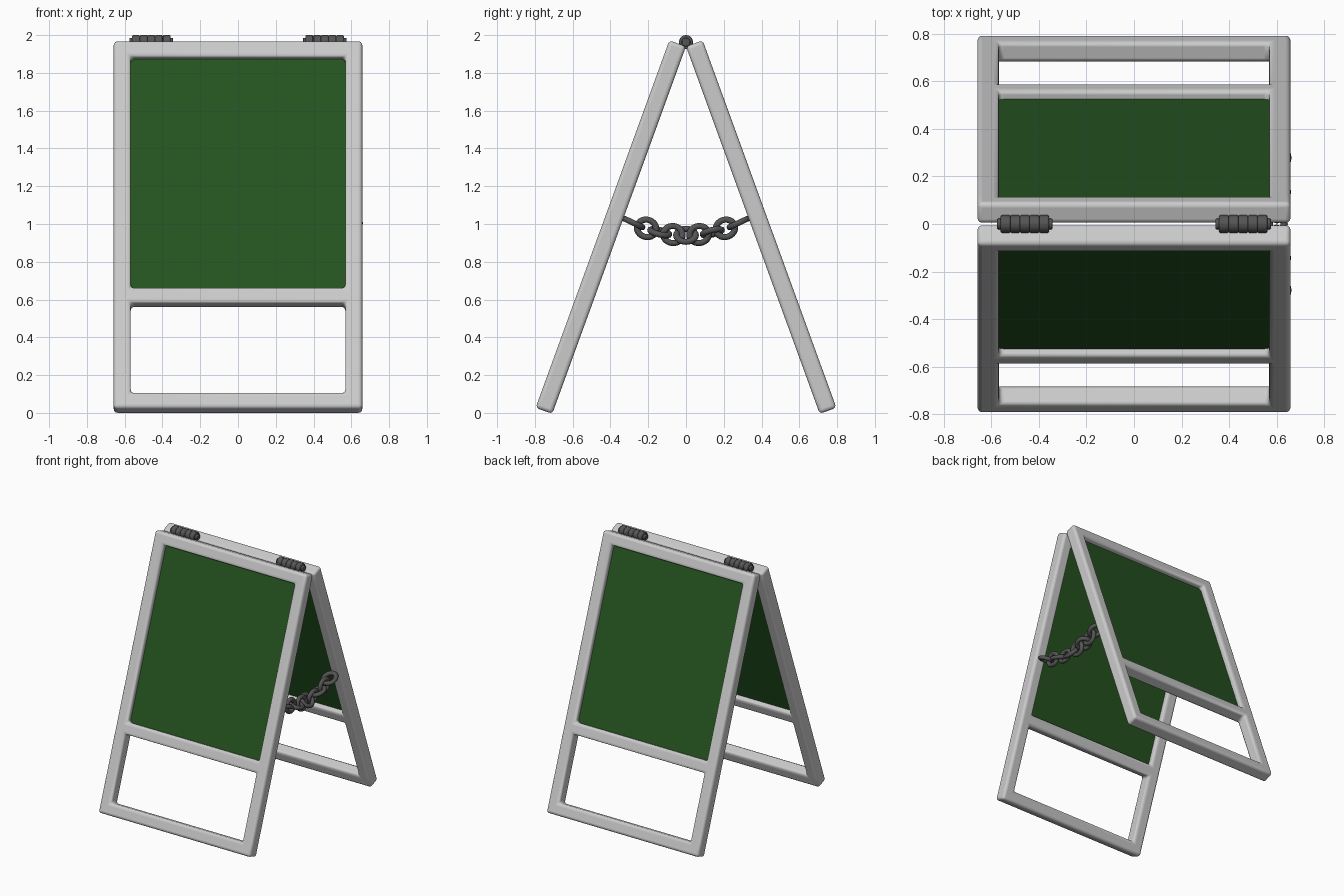
import bpy, bmesh, math
from mathutils import Matrix, Vector

if "Cube" in bpy.data.objects:
    bpy.data.objects.remove(bpy.data.objects["Cube"])

TILT, APEX, THICK = math.radians(20), 1.94, 0.094
LENGTH, BAR, HALF = 2.07, 0.09, 0.658


def material(name, colour):
    m = bpy.data.materials.new(name)
    m.diffuse_color = (*colour, 1)
    m.use_nodes = True
    m.node_tree.nodes["Principled BSDF"].inputs["Base Color"].default_value = m.diffuse_color
    return m


green = material("board_green", (0.018, 0.085, 0.014))
dark = material("dark_metal", (0.09, 0.09, 0.09))


def finish(name, bm, mat=None):
    bmesh.ops.recalc_face_normals(bm, faces=bm.faces[:])
    me = bpy.data.meshes.new(name)
    bm.to_mesh(me)
    bm.free()
    ob = bpy.data.objects.new(name, me)
    bpy.context.collection.objects.link(ob)
    if mat:
        me.materials.append(mat)
    return ob


def smooth(ob, angle=40):
    bpy.ops.object.select_all(action='DESELECT')
    ob.select_set(True)
    bpy.context.view_layer.objects.active = ob
    bpy.ops.object.shade_smooth_by_angle(angle=math.radians(angle))


def bevel(ob, width, segments):
    mod = ob.modifiers.new("round", 'BEVEL')
    mod.width, mod.segments, mod.limit_method = width, segments, 'ANGLE'


def frame(name):
    # Flat ladder of cells with two windows, extruded to thickness
    xs = [-HALF, -HALF + BAR, HALF - BAR, HALF]
    zs = [-LENGTH, -LENGTH + BAR, -1.475, -1.388, -BAR, 0]
    bm = bmesh.new()
    v = [[bm.verts.new((x, 0, z)) for z in zs] for x in xs]
    for i in range(3):
        for j in range(5):
            if i == 1 and j in (1, 3):
                continue
            bm.faces.new((v[i][j], v[i + 1][j], v[i + 1][j + 1], v[i][j + 1]))
    ext = bmesh.ops.extrude_face_region(bm, geom=bm.faces[:])
    moved = [g for g in ext["geom"] if isinstance(g, bmesh.types.BMVert)]
    bmesh.ops.translate(bm, verts=moved, vec=(0, -THICK, 0))
    ob = finish(name, bm)
    bevel(ob, 0.02, 4)
    return ob


def board(name):
    bm = bmesh.new()
    top, low = -BAR + 0.02, -1.388 - 0.02
    bmesh.ops.create_cube(bm, size=1, matrix=Matrix.Translation(
        (0, -THICK / 2, (top + low) / 2)) @ Matrix.Diagonal(
        (2 * (HALF - BAR) + 0.04, 0.012, top - low, 1)))
    return finish(name, bm, green)


# Two leaning frames with their boards
for side, turn in (("front", 0), ("back", math.pi)):
    place = (Matrix.Rotation(turn, 4, 'Z') @ Matrix.Translation((0, 0, APEX))
             @ Matrix.Rotation(-TILT, 4, 'X'))
    for ob in (frame(side + "_frame"), board(side + "_board")):
        ob.matrix_world = place
        smooth(ob)


def barrel(bm, x, radius, length):
    bmesh.ops.create_cone(bm, cap_ends=True, segments=24, radius1=radius, radius2=radius,
                          depth=length, matrix=Matrix.Translation((x, 0, 1.963))
                          @ Matrix.Rotation(math.pi / 2, 4, 'Y'))


# Hinges: five knuckles on a pin with end caps
for side, s in (("left", -1), ("right", 1)):
    bm = bmesh.new()
    for k in range(5):
        barrel(bm, s * 0.459 + (k - 2) * 0.0405, 0.037, 0.0405)
    barrel(bm, s * 0.459, 0.023, 0.232)
    ob = finish(side + "_hinge", bm, dark)
    bevel(ob, 0.005, 2)
    smooth(ob)


def link(name, centre, direction, roll):
    # Slightly stretched ring swept round its own centre
    bm = bmesh.new()
    n, m, major, minor = 24, 10, 0.046, 0.016
    rings = []
    for i in range(n):
        a = 2 * math.pi * i / n
        ring = []
        for j in range(m):
            b = 2 * math.pi * j / m
            r = major + minor * math.cos(b)
            ring.append(bm.verts.new((1.1 * r * math.cos(a), r * math.sin(a),
                                      minor * math.sin(b))))
        rings.append(ring)
    for i in range(n):
        p, q = rings[i], rings[(i + 1) % n]
        for j in range(m):
            k = (j + 1) % m
            bm.faces.new((p[j], q[j], q[k], p[k]))
    ob = finish(name, bm, dark)
    ob.matrix_world = (Matrix.Translation(centre)
                       @ direction.to_track_quat('X', 'Z').to_matrix().to_4x4()
                       @ Matrix.Rotation(roll, 4, 'X'))
    smooth(ob, 60)


# Sagging safety chain on the right side, alternate links turned
ROLLS = [0, 90, 15, 80, 48, 100, -15, 90, 0]
for i, roll in enumerate(ROLLS):
    y = (i - 4) * 0.0695
    z = 0.94 + 0.85 * y * y
    link("chain_link_%d" % (i + 1), (0.6, y, z), Vector((0, 1, 1.7 * y)), math.radians(roll))
